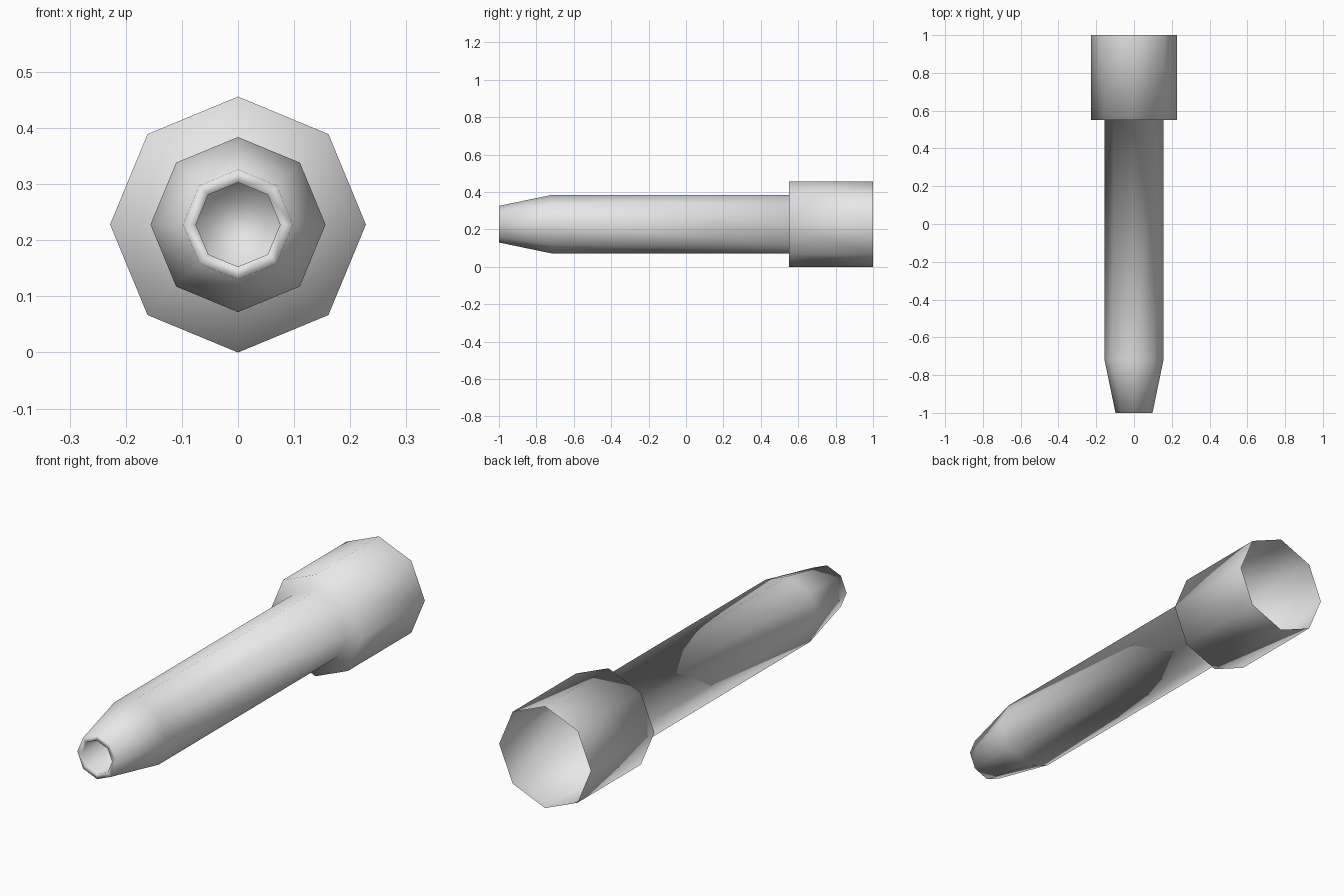
import bpy
import bmesh
from math import cos, sin, pi

cube = bpy.data.objects.get("Cube")
if cube:
    bpy.data.objects.remove(cube)

SIDES = 8
AXIS_Z = 0.228

# Plain grey finish
grey = bpy.data.materials.new("light_grey")
grey.use_nodes = True
colour = (0.8, 0.8, 0.8, 1)
grey.diffuse_color = colour
grey.node_tree.nodes["Principled BSDF"].inputs["Base Color"].default_value = colour

# Profile as (radius, y): open collar, step, barrel, tapered tip, rim, bore
profile = [
    (0.228, 1.0), (0.228, 0.55),
    (0.156, 0.55), (0.156, -0.72),
    (0.098, -1.0), (0.075, -1.0),
    (0.075, -0.72),
]


def add_ring(bm, radius, y):
    angles = [2 * pi * k / SIDES for k in range(SIDES)]
    return [bm.verts.new((radius * cos(a), y, AXIS_Z + radius * sin(a))) for a in angles]


# Sweep the profile around the long axis
bm = bmesh.new()
rings = [add_ring(bm, r, y) for r, y in profile]
for a, b in zip(rings, rings[1:]):
    for k in range(SIDES):
        n = (k + 1) % SIDES
        bm.faces.new((a[k], a[n], b[n], b[k]))

# Closed end of the bore
bm.faces.new(rings[-1])

# The whole shell is softly shaded
for face in bm.faces:
    face.smooth = True

mesh = bpy.data.meshes.new("barrel_with_collar")
bm.to_mesh(mesh)
bm.free()
mesh.materials.append(grey)
barrel = bpy.data.objects.new("barrel_with_collar", mesh)
bpy.context.collection.objects.link(barrel)
